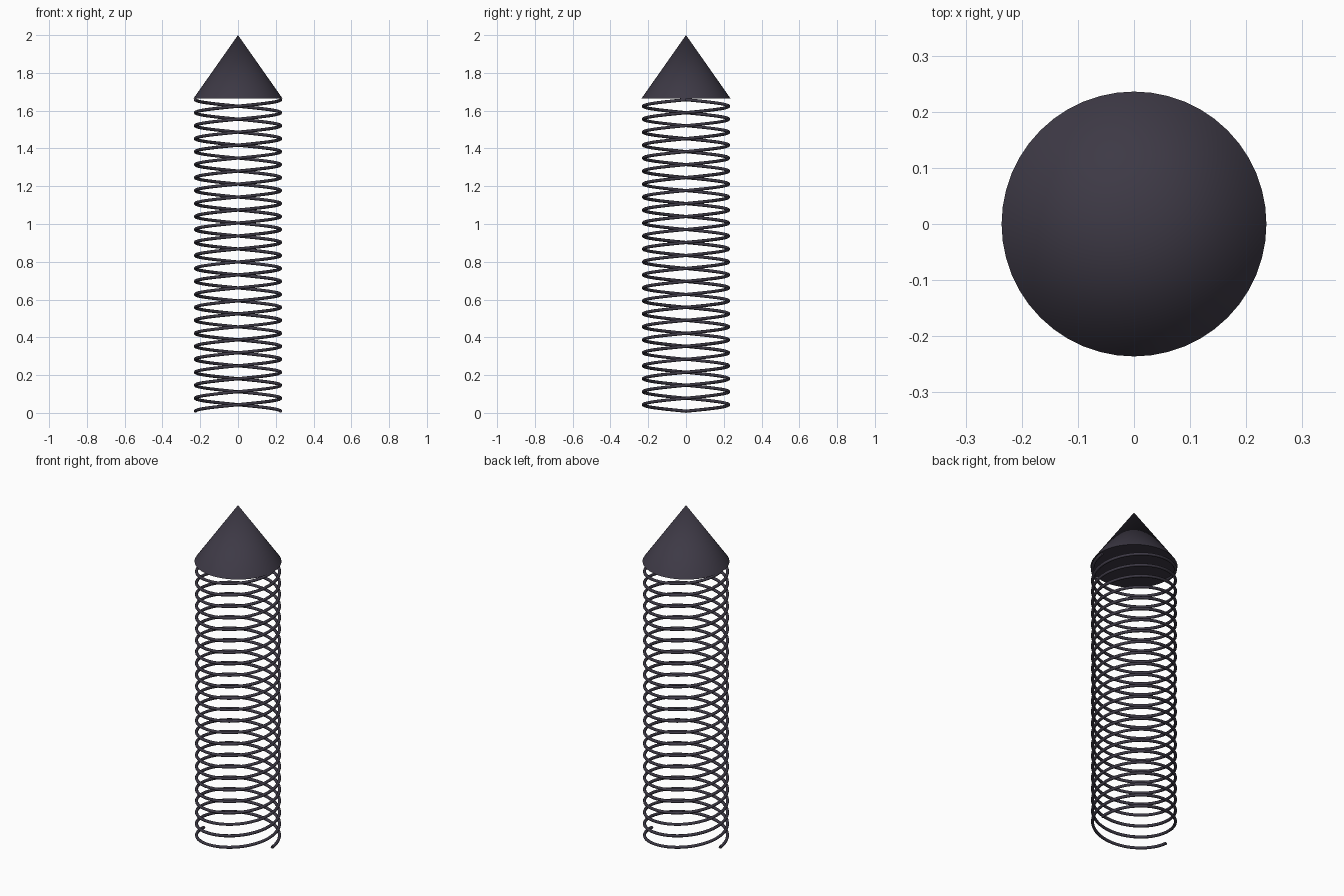
import bpy
from math import cos, sin, pi, tau

if "Cube" in bpy.data.objects:
    bpy.data.objects.remove(bpy.data.objects["Cube"])

TURNS, STEPS = 12, 48           # turns per strand, points per turn
RADIUS, WIRE = 0.2255, 0.0085   # coil radius, wire radius
Z_LOW, Z_HIGH = 0.009, 1.658

dark = bpy.data.materials.new("dark_grey")
dark.diffuse_color = (0.047, 0.041, 0.060, 1)
dark.use_nodes = True
dark.node_tree.nodes["Principled BSDF"].inputs["Base Color"].default_value = dark.diffuse_color


def coil(name, start):
    """Round wire winding counter-clockwise upwards from the start angle."""
    curve = bpy.data.curves.new(name, 'CURVE')
    curve.dimensions = '3D'
    curve.bevel_depth = WIRE
    curve.bevel_resolution = 2
    curve.use_fill_caps = True
    count = TURNS * STEPS
    spline = curve.splines.new('POLY')
    spline.points.add(count)
    for i, point in enumerate(spline.points):
        a = start + tau * i / STEPS
        z = Z_LOW + (Z_HIGH - Z_LOW) * i / count
        point.co = (RADIUS * cos(a), RADIUS * sin(a), z, 1)
    spline.use_smooth = True
    curve.materials.append(dark)
    obj = bpy.data.objects.new(name, curve)
    bpy.context.collection.objects.link(obj)


# Two interleaved spiral strands
coil("spiral_wire_a", 0)
coil("spiral_wire_b", pi)

# Cone cap
base, tip = 1.664, 2.0
bpy.ops.mesh.primitive_cone_add(vertices=48, radius1=0.236, radius2=0,
                                depth=tip - base,
                                location=(0, 0, (base + tip) / 2))
cone = bpy.context.object
cone.name = "cone_top"
cone.data.materials.append(dark)
bpy.ops.object.shade_smooth_by_angle()
